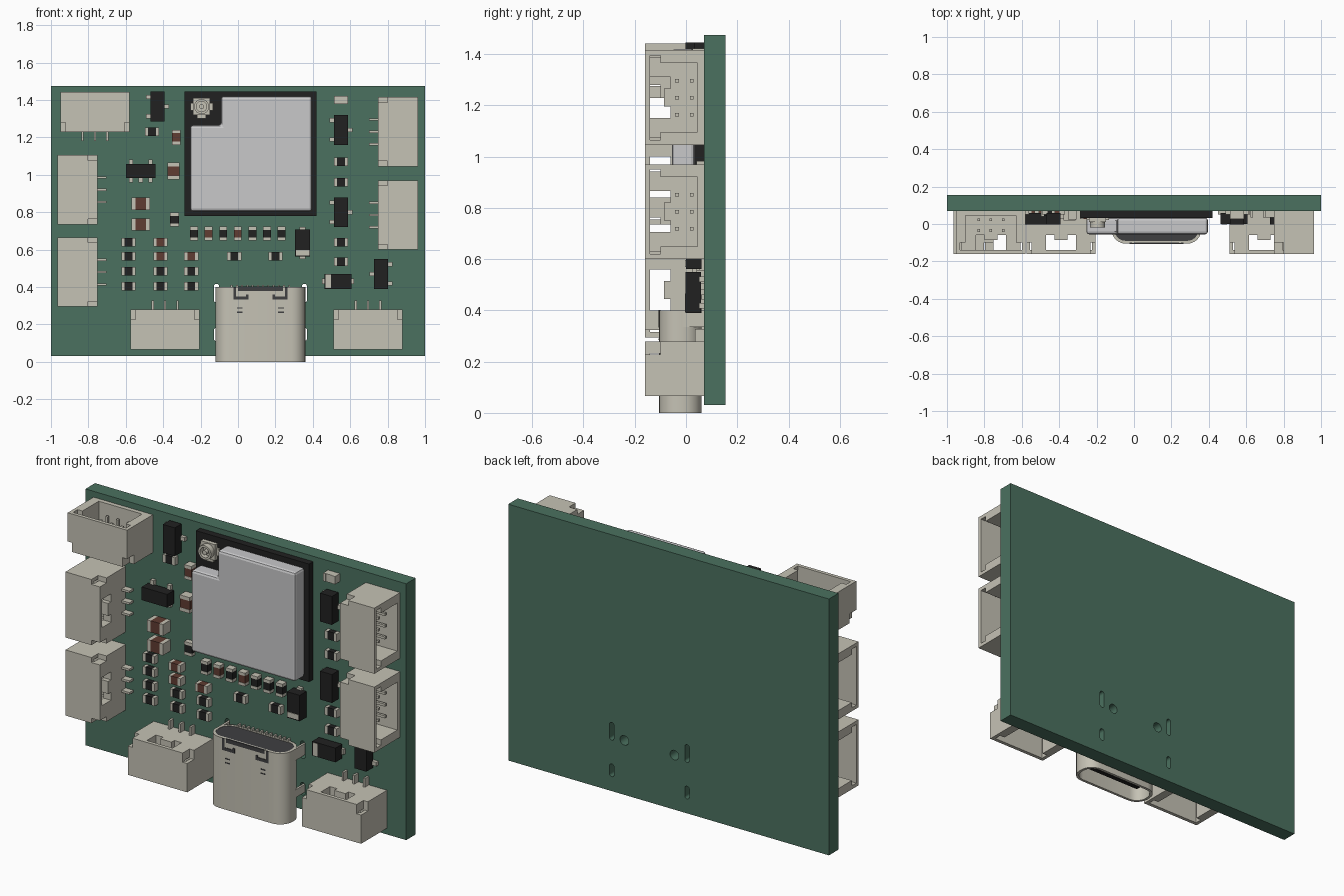
import bpy, bmesh, math
from mathutils import Matrix, Vector

cube = bpy.data.objects.get("Cube")
if cube:
    bpy.data.objects.remove(cube, do_unlink=True)


def material(name, red, green, blue):
    mat = bpy.data.materials.new(name)
    mat.use_nodes = True
    mat.diffuse_color = (red, green, blue, 1)
    mat.node_tree.nodes["Principled BSDF"].inputs["Base Color"].default_value = (red, green, blue, 1)
    return mat


GREEN = material("board green", .07, .165, .115)
BEIGE = material("warm beige", .56, .54, .46)
SILVER = material("shield silver", .58, .58, .59)
BLACK = material("chip black", .015, .015, .015)
BROWN = material("ceramic brown", .115, .045, .032)
GREY = material("dark grey plastic", .05, .05, .053)

FACE = .07  # front surface of the board
STAND = Matrix.Rotation(math.pi / 2, 4, 'X')  # lays xy outlines into the xz plane


def add_object(name, mesh):
    obj = bpy.data.objects.new(name, mesh)
    bpy.context.collection.objects.link(obj)
    return obj


def boxes(name, parts, location=(0, 0, 0), spin=0):
    """One object made of boxes: (x0, x1, y0, y1, z0, z1, material)."""
    mesh = bpy.data.meshes.new(name)
    bm = bmesh.new()
    for x0, x1, y0, y1, z0, z1, mat in parts:
        if mat.name not in mesh.materials:
            mesh.materials.append(mat)
        low, high = Vector((x0, y0, z0)), Vector((x1, y1, z1))
        place = Matrix.Translation((low + high) / 2) @ Matrix.Diagonal((high - low).to_4d())
        place[3][3] = 1
        made = bmesh.ops.create_cube(bm, size=1, matrix=place)
        slot = mesh.materials.find(mat.name)
        for face in {f for v in made['verts'] for f in v.link_faces}:
            face.material_index = slot
    bm.to_mesh(mesh)
    bm.free()
    obj = add_object(name, mesh)
    obj.location = location
    obj.rotation_euler.y = spin
    return obj


def rounded(cx, cy, half_w, half_h, radius, steps=6):
    """Rounded rectangle outline."""
    points = []
    for corner, (sx, sy) in enumerate([(1, 1), (-1, 1), (-1, -1), (1, -1)]):
        for i in range(steps + 1):
            a = math.pi / 2 * (corner + i / steps)
            points.append((cx + sx * (half_w - radius) + radius * math.cos(a),
                           cy + sy * (half_h - radius) + radius * math.sin(a)))
    return points


def plate(name, loops, low, high, mat, upright=False, smooth=True):
    """Extruded outline with holes; upright plates span y from low to high."""
    curve = bpy.data.curves.new(name, 'CURVE')
    curve.dimensions, curve.fill_mode = '2D', 'BOTH'
    curve.extrude = (high - low) / 2
    for loop in loops:
        spline = curve.splines.new('POLY')
        spline.points.add(len(loop) - 1)
        for point, (x, y) in zip(spline.points, loop):
            point.co = (x, y, 0, 1)
        spline.use_cyclic_u = True
    temp = add_object(name + "_outline", curve)
    graph = bpy.context.evaluated_depsgraph_get()
    mesh = bpy.data.meshes.new_from_object(temp.evaluated_get(graph))
    bpy.data.objects.remove(temp, do_unlink=True)
    bm = bmesh.new()
    bm.from_mesh(mesh)
    bmesh.ops.remove_doubles(bm, verts=bm.verts, dist=.0001)
    bmesh.ops.recalc_face_normals(bm, faces=bm.faces)
    middle = (low + high) / 2
    shift = Matrix.Translation((0, middle, 0) if upright else (0, 0, middle))
    bm.transform(shift @ STAND if upright else shift)
    bm.to_mesh(mesh)
    bm.free()
    mesh.materials.clear()
    mesh.materials.append(mat)
    if smooth:
        mesh.shade_smooth()
        mesh.set_sharp_from_angle(angle=.6)
    return add_object(name, mesh)


# Circuit board with mounting slots and locating holes
outline = [(-1, .03), (1, .03), (1, 1.475), (-1, 1.475)]
USB = .12
holes = []
for side in (-1, 1):
    holes.append(rounded(USB + side * .235, .367, .014, .05, .0139))
    holes.append(rounded(USB + side * .235, .147, .014, .036, .0139))
    holes.append(rounded(USB + side * .156, .337, .027, .027, .0269))
plate("circuit_board", [outline] + holes, FACE, .155, GREEN, upright=True)

# Wire connectors: open shell facing local +z, window in the rear wall
shell = [(-.157, .157, -.16, -.14, -.107, .107, BEIGE),
         (-.185, .185, .045, FACE, -.107, .107, BEIGE),
         (-.157, .157, -.06, .045, -.107, -.06, BEIGE),
         (-.035, .035, -.085, -.06, -.107, -.06, BEIGE)]


def both(u0, u1, *rest):
    shell.extend([(u0, u1, *rest), (-u1, -u0, *rest)])


both(.157, .185, -.16, -.14, -.055, .107, BEIGE)
both(.165, .185, -.14, -.1, -.055, .107, BEIGE)
both(.135, .185, -.1, .045, -.107, .107, BEIGE)
both(.08, .157, -.14, -.06, -.107, -.06, BEIGE)
for u in (-.066, 0, .066):
    for y in (-.035, .022):
        shell.append((u - .007, u + .007, y - .007, y + .007, -.06, .05, BEIGE))
    shell.append((u - .006, u + .006, .035, FACE, -.155, -.107, BEIGE))

UP, RIGHT, DOWN, LEFT = 0, math.pi / 2, math.pi, -math.pi / 2
for name, x, z, spin in [
        ("top", -.765, 1.335, UP), ("left_upper", -.857, .92, LEFT),
        ("left_lower", -.857, .48, LEFT), ("right_upper", .855, 1.23, RIGHT),
        ("right_lower", .855, .785, RIGHT), ("bottom_left", -.39, .172, DOWN),
        ("bottom_right", .695, .172, DOWN)]:
    boxes(name + "_connector", shell, (x, 0, z), spin)

# Radio module: base, chamfered L-shaped shield, coaxial socket
boxes("module_base", [(-.285, .42, .033, FACE, .78, 1.445, BLACK)])
bm = bmesh.new()
corners = [(-.255, .805), (.395, .805), (.395, 1.42), (-.09, 1.42), (-.09, 1.265), (-.255, 1.265)]
cap = bm.faces.new([bm.verts.new((x, .033, z)) for x, z in corners])
grown = bmesh.ops.extrude_face_region(bm, geom=[cap])
for v in [g for g in grown['geom'] if isinstance(g, bmesh.types.BMVert)]:
    v.co.y = -.055
bmesh.ops.recalc_face_normals(bm, faces=bm.faces)
mesh = bpy.data.meshes.new("module_shield")
bm.to_mesh(mesh)
bm.free()
mesh.materials.append(SILVER)
bevel = add_object("module_shield", mesh).modifiers.new("edge", 'BEVEL')
bevel.width, bevel.segments = .014, 2

socket = (-.195, 1.365)
boxes("socket_base", [(-.24, -.15, .01, .033, 1.32, 1.41, BEIGE),
                      (-.255, -.135, .022, .033, 1.345, 1.385, BEIGE),
                      (-.22, -.17, .022, .033, 1.3, 1.33, BEIGE)])
for name, outer, inner in [("socket_ring", .04, .028), ("socket_pin", .013, 0)]:
    loops = [rounded(*socket, r, r, r * .99) for r in (outer, inner) if r]
    plate(name, loops, -.02, .012, BEIGE, upright=True)

# USB socket: tubular shell, rear plug, tongue, seams and legs
plate("usb_shell", [rounded(USB, -.022, .24, .083, .075),
                    rounded(USB, -.022, .225, .068, .06)], 0, .4, BEIGE)
plate("usb_rear_plug", [rounded(USB, -.022, .225, .068, .06)], .3, .398, GREY)
boxes("usb_tongue", [(-.05, .29, -.035, -.009, .04, .31, BLACK)])
seams = [(USB - .12, USB + .12, -.108, -.1, .38, .402, GREY)]
legs = []
for side in (-1, 1):
    def mirrored(a, b, *rest):
        lo, hi = sorted((USB + side * a, USB + side * b))
        return (lo, hi, *rest)
    seams += [mirrored(.065, .145, -.108, -.1, .333, .35, GREY),
              mirrored(.13, .145, -.108, -.1, .333, .4, GREY),
              mirrored(.065, .078, -.108, -.1, .333, .36, GREY),
              mirrored(.095, .125, -.107, -.1, .285, .291, GREY),
              mirrored(.095, .125, -.107, -.1, .262, .268, GREY)]
    for z, half in [(.367, .032), (.147, .022)]:
        legs.append(mirrored(.228, .24, -.02, .12, z - half, z + half, BEIGE))
for i in range(12):
    x = USB + (i - 5.5) * .028
    legs.append((x - .005, x + .005, .045, FACE, .38, .412, BEIGE))
boxes("usb_seams", seams)
boxes("usb_legs", legs)


# Two-terminal chips: body with metal end caps
def chip(name, x, z, length, width, height, body, vertical=False):
    a, w, cut = length / 2, width / 2, length * .28
    top = FACE - height
    boxes(name, [(-cut, cut, top, FACE, -w, w, body),
                 (-a, -cut, top - .002, FACE, -w, w, BEIGE),
                 (cut, a, top - .002, FACE, -w, w, BEIGE)], (x, 0, z), RIGHT if vertical else 0)


columns = [("resistor", BLACK, .55, (1.07, .96, .64, .535)), ("resistor", BLACK, -.585, (.64, .565, .485, .405)),
           ("resistor", BLACK, -.415, (.485, .405)), ("resistor", BLACK, -.25, (.485, .405)),
           ("resistor", BLACK, -.46, (1.23,)), ("resistor", BLACK, -.02, (.565,)),
           ("resistor", BLACK, .2, (.565,)), ("capacitor", BROWN, -.415, (.64, .565)),
           ("capacitor", BROWN, -.25, (.565,)), ("indicator", BEIGE, .55, (1.4,))]
for kind, body, x, heights in columns:
    for z in heights:
        chip(kind, x, z, .075, .045, .028 if body is BLACK else .042, body)
for i in range(7):
    chip("row_chip", -.235 + i * .078, .685, .075, .042, .035, BROWN if i in (1, 3) else BLACK, True)
chip("side_resistor", -.34, .76, .075, .048, .028, BLACK, True)
chip("small_capacitor", -.33, 1.2, .08, .045, .045, BROWN, True)
chip("medium_capacitor", -.345, 1.02, .09, .062, .05, BROWN, True)
for z in (.845, .735):
    chip("large_capacitor", -.52, z, .1, .065, .065, BROWN)


# Transistors: long body with leads on both sides
def transistor(name, x, z, left, right, spin=0):
    parts = [(-.037, .037, -.002, .058, -.08, .08, BLACK)]
    for side, leads in ((-1, left), (1, right)):
        for offset in leads:
            lo, hi = sorted((side * .03, side * .062))
            parts.append((lo, hi, .05, FACE, offset - .011, offset + .011, BEIGE))
    boxes(name, parts, (x, 0, z), spin)


pair = (-.052, .052)
transistor("transistor_top", -.43, 1.365, pair, (0,))
transistor("transistor_upper", .55, 1.24, pair, (0,))
transistor("transistor_lower", .55, .8, pair, (0,))
transistor("transistor_corner", .765, .47, (0,), pair)
transistor("regulator", -.52, 1.02, (*pair, 0), pair, LEFT)

# Diodes: body with a pale band and end tabs
diode = [(-.073, .073, 0, .06, -.04, .04, BLACK),
         (-.066, -.038, -.003, .02, -.036, .036, BEIGE),
         (-.085, .085, .052, FACE, -.015, .015, BEIGE)]
boxes("diode_upright", diode, (.345, 0, .635), LEFT)
boxes("diode_flat", diode, (.535, 0, .43))
